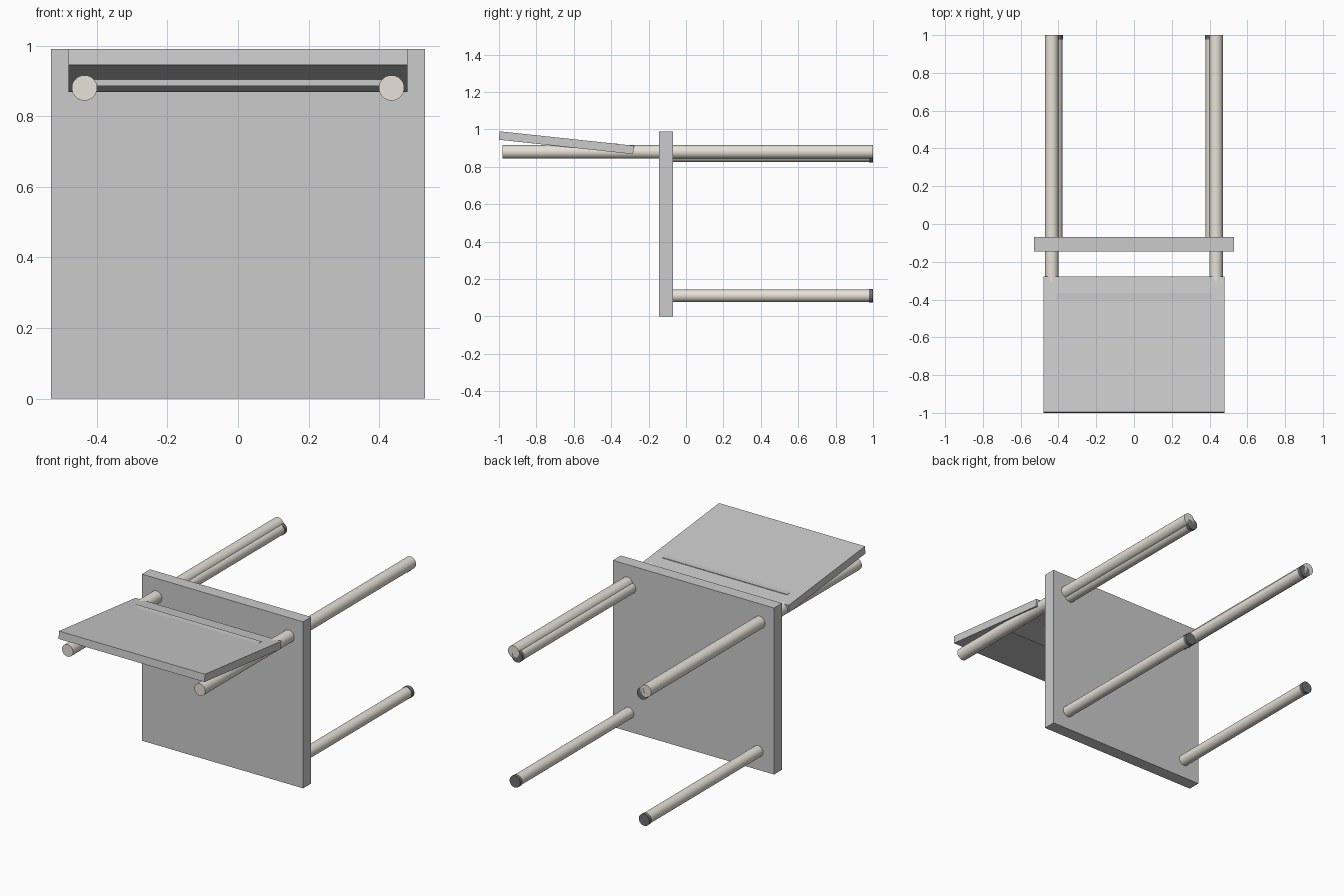
import bpy, bmesh, math

if "Cube" in bpy.data.objects:
    bpy.data.objects.remove(bpy.data.objects["Cube"])


def material(name, color):
    m = bpy.data.materials.new(name)
    m.diffuse_color = color
    m.use_nodes = True
    m.node_tree.nodes["Principled BSDF"].inputs["Base Color"].default_value = m.diffuse_color
    return m


WOOD = material("pale_wood", (0.80, 0.75, 0.68, 1))
RUBBER = material("dark_rubber", (0.16, 0.16, 0.17, 1))


def slab(name, half_width, profile):
    """Extrude a (y, z) outline across x."""
    bm = bmesh.new()
    face = bm.faces.new([bm.verts.new((-half_width, y, z)) for y, z in profile])
    ext = bmesh.ops.extrude_face_region(bm, geom=[face])
    verts = [g for g in ext["geom"] if isinstance(g, bmesh.types.BMVert)]
    bmesh.ops.translate(bm, verts=verts, vec=(2 * half_width, 0, 0))
    bmesh.ops.recalc_face_normals(bm, faces=bm.faces)
    me = bpy.data.meshes.new(name)
    bm.to_mesh(me)
    bm.free()
    ob = bpy.data.objects.new(name, me)
    bpy.context.collection.objects.link(ob)
    return ob


def rod(name, x, z, radius, y0, y1, mat):
    """Round bar running along y."""
    bpy.ops.mesh.primitive_cylinder_add(
        vertices=32, radius=radius, depth=y1 - y0,
        location=(x, (y0 + y1) / 2, z), rotation=(math.pi / 2, 0, 0))
    ob = bpy.context.object
    ob.name = name
    ob.data.materials.append(mat)
    bpy.ops.object.shade_smooth_by_angle(angle=math.radians(40))
    return ob


# Seat panel, standing on edge
slab("seat", 0.53, [(-0.145, 0), (-0.07, 0), (-0.07, 0.99), (-0.145, 0.99)])

# Tilted backrest panel
slab("backrest", 0.48, [(-1.0, 0.945), (-0.283, 0.868), (-0.278, 0.913), (-0.996, 0.99)])

# Cross slat set into the backrest, just breaking through both faces
slab("back_slat", 0.41, [(-0.62, 0.885), (-0.365, 0.885), (-0.365, 0.926), (-0.62, 0.926)])

for side, s in (("left", -1), ("right", 1)):
    # Long rear post that runs past the seat and carries the backrest
    rod(f"{side}_back_post", s * 0.435, 0.88, 0.036, -0.98, 1.0, WOOD)
    # Legs with rubber feet
    for row, x, z in (("rear", 0.412, 0.858), ("front", 0.425, 0.111)):
        rod(f"{side}_{row}_leg", s * x, z, 0.033, -0.09, 0.999, WOOD)
        rod(f"{side}_{row}_foot", s * x, z, 0.035, 0.978, 1.0, RUBBER)
